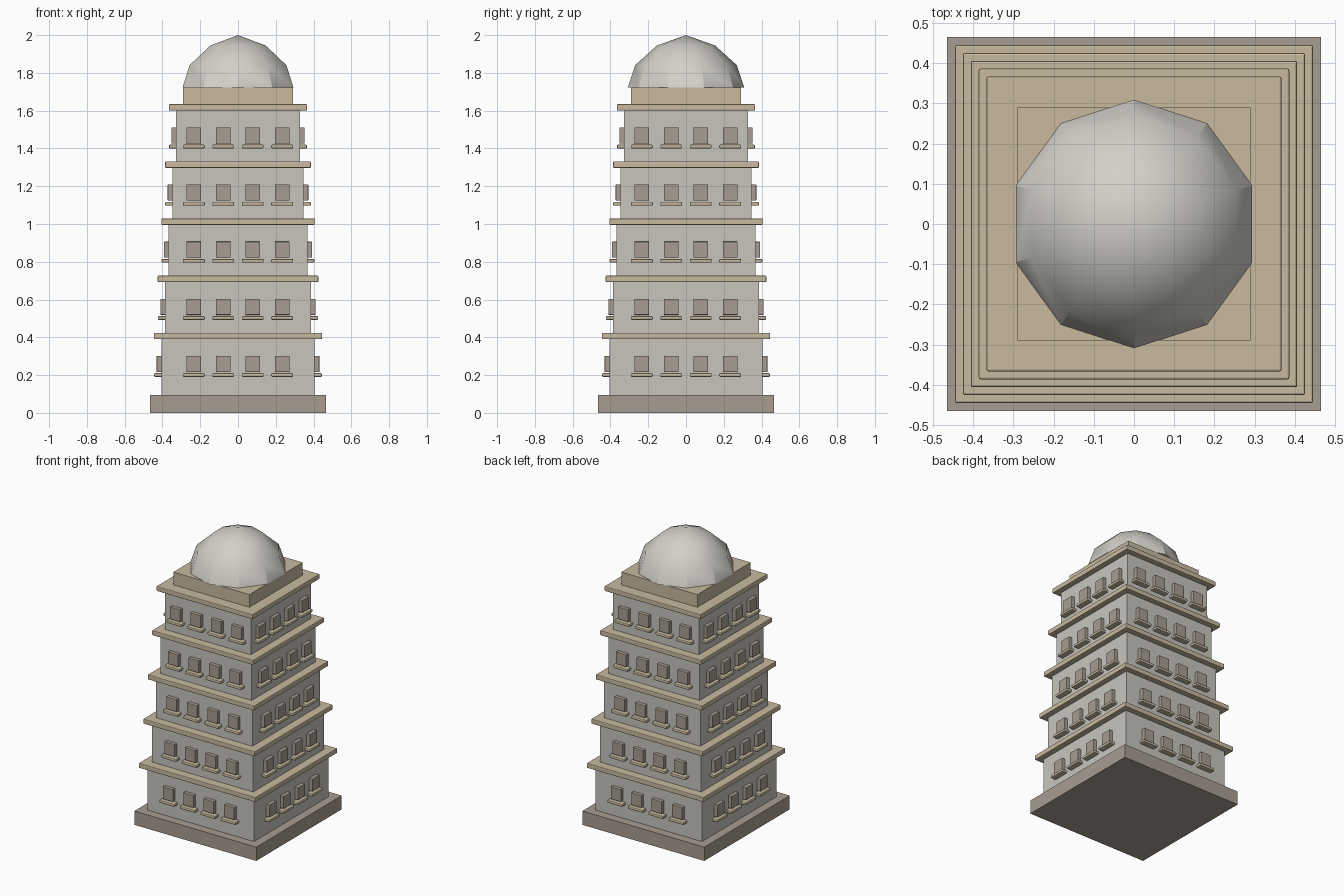
import bpy, bmesh, math
from mathutils import Matrix, Vector

old = bpy.data.objects.get("Cube")
if old:
    bpy.data.objects.remove(old, do_unlink=True)


def material(name, rgb):
    m = bpy.data.materials.new(name)
    m.use_nodes = True
    m.diffuse_color = (*rgb, 1)
    m.node_tree.nodes["Principled BSDF"].inputs["Base Color"].default_value = (*rgb, 1)
    return m


WALL = material("pale grey wall", (0.58, 0.56, 0.515))
STONE = material("taupe stone", (0.39, 0.34, 0.283))
TRIM = material("sand trim", (0.58, 0.49, 0.352))
DOME = material("light dome", (0.65, 0.63, 0.58))


def finish(name, bm, mat, bevel=0):
    bmesh.ops.recalc_face_normals(bm, faces=bm.faces)
    mesh = bpy.data.meshes.new(name)
    bm.to_mesh(mesh)
    bm.free()
    mesh.materials.append(mat)
    obj = bpy.data.objects.new(name, mesh)
    bpy.context.collection.objects.link(obj)
    if bevel:
        mod = obj.modifiers.new("Soft edges", "BEVEL")
        mod.width = bevel
        mod.segments = 2
    return obj


def add_box(bm, centre, size, turn=Matrix.Identity(4)):
    place = turn @ Matrix.Translation(centre) @ Matrix.Diagonal((*size, 1))
    bmesh.ops.create_cube(bm, size=1, matrix=place)


def slab(name, half, z0, z1, mat, bevel=0):
    bm = bmesh.new()
    add_box(bm, Vector((0, 0, (z0 + z1) / 2)), (2 * half, 2 * half, z1 - z0))
    return finish(name, bm, mat, bevel)


def rows(name, wall, z, size, mat, bevel):
    """Four boxes on each of the four sides, centred on the wall plane."""
    bm = bmesh.new()
    for side in range(4):
        turn = Matrix.Rotation(side * math.pi / 2, 4, "Z")
        for i in range(4):
            add_box(bm, Vector(((i - 1.5) * 0.156, -wall, z)), size, turn)
    return finish(name, bm, mat, bevel)


# Plinth
slab("plinth", 0.465, 0, 0.095, STONE)

# Five storeys, each narrower than the one below
PITCH = 0.3025
for f in range(5):
    lift = f * PITCH
    wall = 0.406 - f * 0.0196
    bottom = 0.095 if f == 0 else 0.12 + lift
    n = f + 1
    slab(f"storey_{n}", wall, bottom, 0.395 + lift, WALL)
    slab(f"cornice_{n}", wall + 0.039, 0.39 + lift, 0.424 + lift, TRIM, 0.005)
    rows(f"windows_{n}", wall, 0.259 + lift, (0.078, 0.05, 0.085), STONE, 0.003)
    rows(f"sills_{n}", wall, 0.2 + lift, (0.116, 0.076, 0.02), TRIM, 0.006)

# Roof block under the dome
slab("roof_block", 0.29, 1.63, 1.722, TRIM)

# Ten-sided dome built from rings up to a point
bm = bmesh.new()
SIDES = 10
rings = []
for r, z in ((0.309, 1.722), (0.269, 1.841), (0.154, 1.945)):
    rings.append([bm.verts.new((r * math.sin(math.tau * i / SIDES),
                                r * math.cos(math.tau * i / SIDES), z))
                  for i in range(SIDES)])
apex = bm.verts.new((0, 0, 2))
bm.faces.new(rings[0])
for i in range(SIDES):
    j = (i + 1) % SIDES
    for low, high in zip(rings, rings[1:]):
        bm.faces.new((low[i], low[j], high[j], high[i]))
    bm.faces.new((rings[-1][i], rings[-1][j], apex))
dome = finish("dome", bm, DOME)
bpy.ops.object.select_all(action="DESELECT")
dome.select_set(True)
bpy.context.view_layer.objects.active = dome
bpy.ops.object.shade_smooth_by_angle(angle=math.radians(30))
